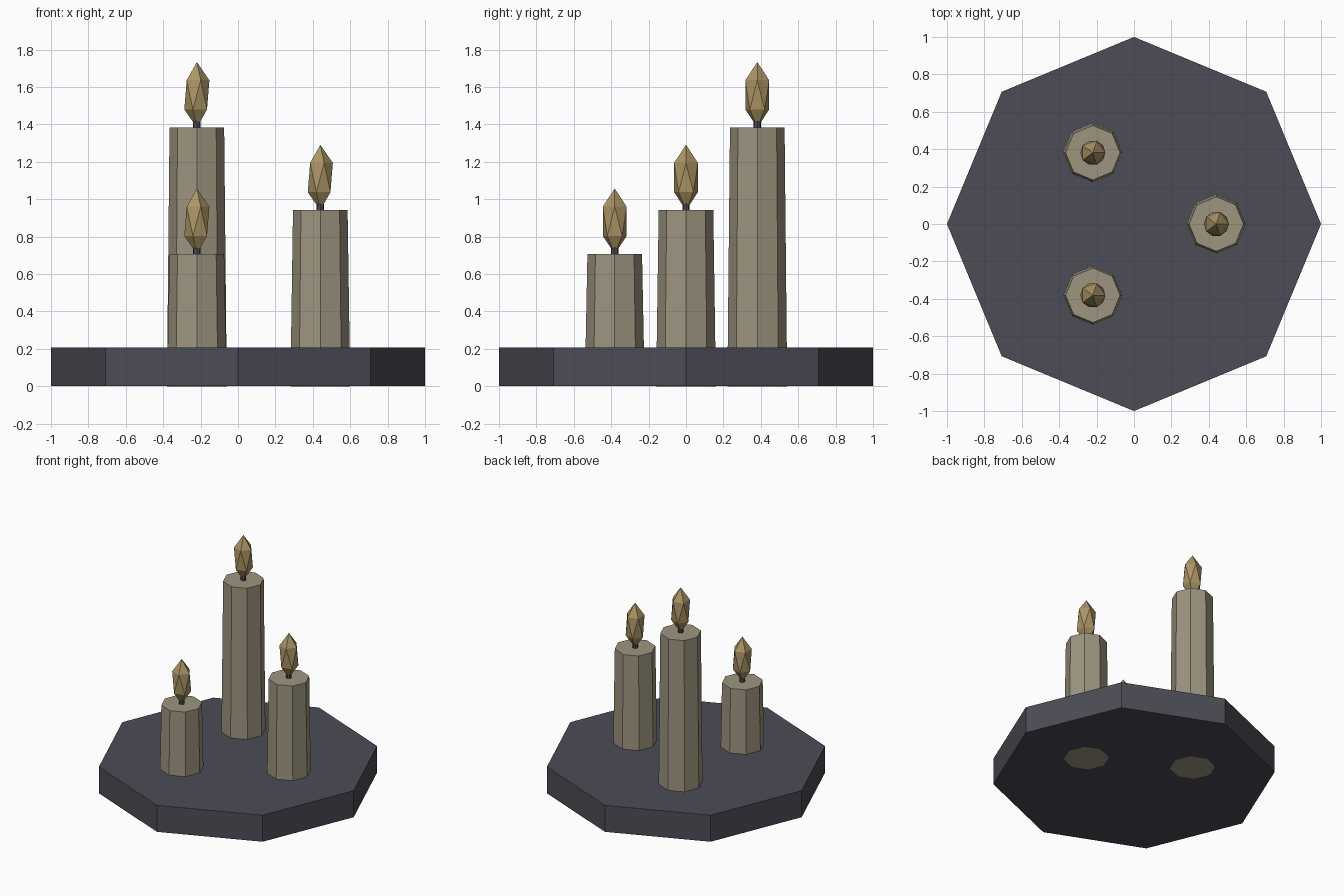
import bpy, bmesh, math
from mathutils import Matrix

if "Cube" in bpy.data.objects:
    bpy.data.objects.remove(bpy.data.objects["Cube"])


def material(name, rgb):
    m = bpy.data.materials.new(name)
    m.diffuse_color = (*rgb, 1)
    m.use_nodes = True
    m.node_tree.nodes["Principled BSDF"].inputs["Base Color"].default_value = m.diffuse_color
    return m


SLATE = material("dark slate", (0.072, 0.072, 0.092))
WAX = material("beige wax", (0.34, 0.30, 0.215))
FLAME = material("golden flame", (0.41, 0.30, 0.13))


def finish(name, bm, mat):
    me = bpy.data.meshes.new(name)
    bmesh.ops.recalc_face_normals(bm, faces=bm.faces)
    bm.to_mesh(me)
    bm.free()
    me.materials.append(mat)
    ob = bpy.data.objects.new(name, me)
    bpy.context.collection.objects.link(ob)


def prism(name, x, y, z0, z1, r0, r1, sides, mat):
    """Tapered prism with a corner pointing along +x."""
    bm = bmesh.new()
    rings = []
    for r, z in ((r0, z0), (r1, z1)):
        rings.append([bm.verts.new((x + r * math.cos(math.tau * i / sides),
                                    y + r * math.sin(math.tau * i / sides), z))
                      for i in range(sides)])
    low, high = rings
    bm.faces.new(low[::-1])
    bm.faces.new(high)
    for i in range(sides):
        j = (i + 1) % sides
        bm.faces.new((low[i], low[j], high[j], high[i]))
    finish(name, bm, mat)


# Octagonal tray
prism("tray", 0, 0, 0.001, 0.208, 1, 1, 8, SLATE)

# Three candles, 120 degrees apart; two show through the underside of the tray
candles = [("middle", 0, 0.942, 0.0),
           ("tall", 120, 1.384, 0.0),
           ("short", 240, 0.708, 0.003)]
for label, deg, top, bottom in candles:
    x = 0.44 * math.cos(math.radians(deg))
    y = 0.44 * math.sin(math.radians(deg))
    prism(label + "_candle", x, y, bottom, top, 0.16, 0.146, 8, WAX)
    prism(label + "_wick", x, y, top - 0.01, top + 0.06, 0.02, 0.02, 8, SLATE)
    # Flame: stretched icosahedron
    bm = bmesh.new()
    bmesh.ops.create_icosphere(
        bm, subdivisions=1, radius=1,
        matrix=Matrix.Translation((x, y, top + 0.174))
        @ Matrix.Diagonal((0.075, 0.075, 0.175, 1)))
    finish(label + "_flame", bm, FLAME)
